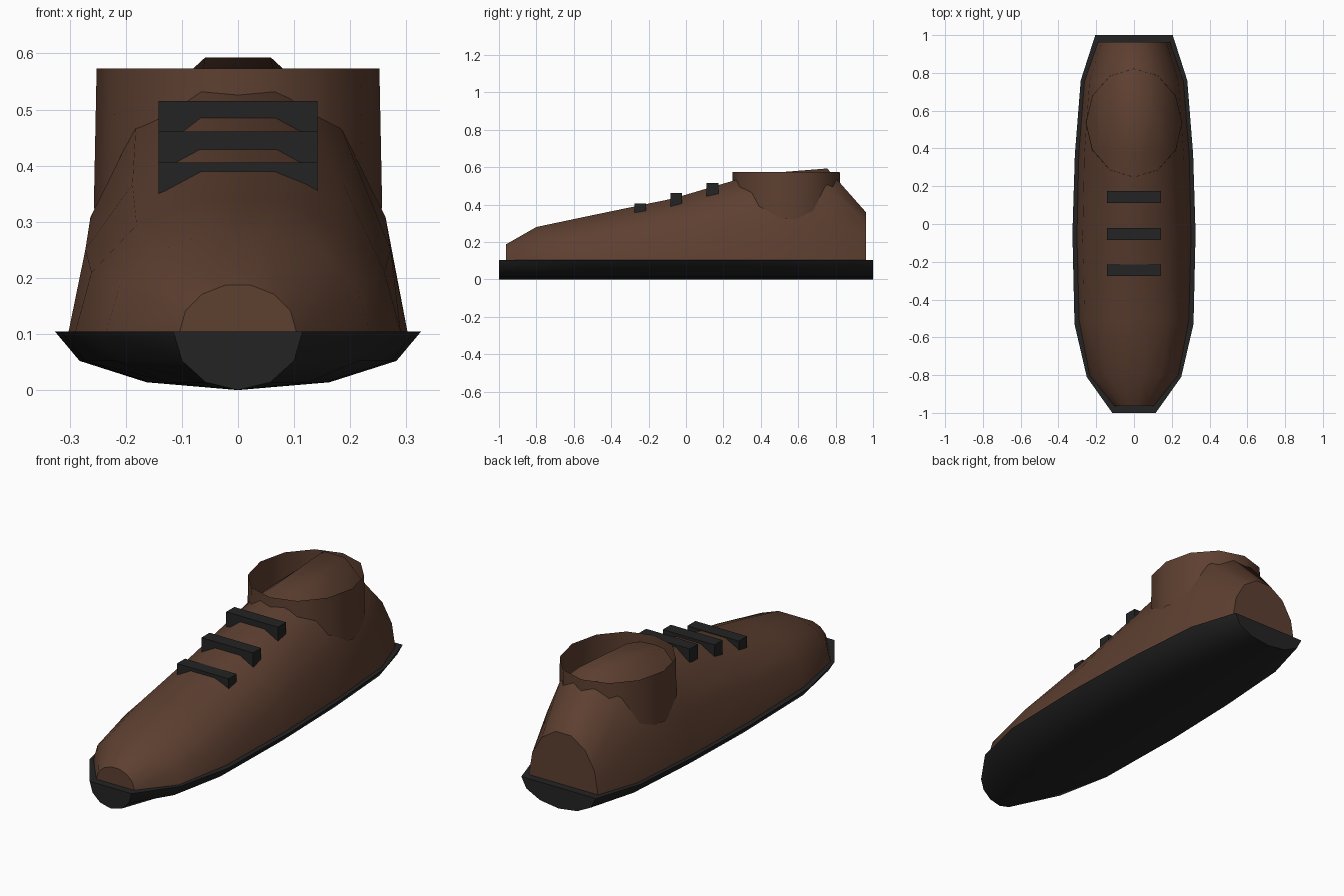
import bpy, bmesh
from math import sin, cos, pi

cube = bpy.data.objects.get("Cube")
if cube:
    bpy.data.objects.remove(cube, do_unlink=True)


def material(name, rgb):
    m = bpy.data.materials.new(name)
    m.use_nodes = True
    m.diffuse_color = (*rgb, 1)
    bsdf = next(n for n in m.node_tree.nodes if n.type == 'BSDF_PRINCIPLED')
    bsdf.inputs["Base Color"].default_value = (*rgb, 1)
    return m


brown = material("brown leather", (0.11, 0.05, 0.03))
black = material("black rubber", (0.017, 0.017, 0.017))


def finish(bm, name, mat):
    me = bpy.data.meshes.new(name)
    bm.to_mesh(me)
    bm.free()
    me.materials.append(mat)
    ob = bpy.data.objects.new(name, me)
    bpy.context.collection.objects.link(ob)
    return ob


def loft(name, mat, sections, segments):
    """Half-ellipse sections (y, half width, height) lofted along y, with flat ends."""
    bm = bmesh.new()
    rings = []
    for y, w, h in sections:
        angles = [pi * i / segments for i in range(segments + 1)]
        rings.append([bm.verts.new((w * cos(a), y, RIM + h * sin(a))) for a in angles])
    flat = [bm.faces.new(rings[0]), bm.faces.new(rings[-1])]
    for a, b in zip(rings, rings[1:]):
        for i in range(segments):
            bm.faces.new((a[i], a[i + 1], b[i + 1], b[i])).smooth = True
        flat.append(bm.faces.new((a[-1], a[0], b[0], b[-1])))
    # crisp borders where the rounded skin meets a flat face
    for f in flat:
        for e in f.edges:
            e.smooth = False
    bmesh.ops.recalc_face_normals(bm, faces=bm.faces)
    return finish(bm, name, mat)


RIM = 0.104   # height where sole meets upper

# Sole: rounded downward, constant depth
sole_plan = [(-1, 0.115), (-0.81, 0.25), (-0.53, 0.315), (-0.05, 0.326),
             (0.37, 0.313), (0.76, 0.282), (1, 0.205)]
loft("sole", black, [(y, w, -RIM) for y, w in sole_plan], 6)

# Upper: rises from toe to heel, given by its ridge height
upper_plan = [(-0.963, 0.104, 0.187), (-0.8, 0.235, 0.28), (-0.51, 0.29, 0.341),
              (-0.07, 0.302, 0.432), (0.37, 0.292, 0.562), (0.755, 0.262, 0.593),
              (0.963, 0.19, 0.358)]
ridge = sin(3 * pi / 7)
loft("upper", brown, [(y, w, (z - RIM) / ridge) for y, w, z in upper_plan], 7)

# Collar: open thin tube around the ankle
bm = bmesh.new()
sides = 12
rings = [[bm.verts.new((w * cos(2 * pi * i / sides), 0.535 + d * sin(2 * pi * i / sides), z))
          for i in range(sides)]
         for w, d, z in ((0.257, 0.29, 0.324), (0.252, 0.287, 0.573))]
for i in range(sides):
    j = (i + 1) % sides
    bm.faces.new((rings[0][i], rings[0][j], rings[1][j], rings[1][i])).smooth = True
finish(bm, "collar", brown)

# Laces: three bars across the instep
for name, y, top in (("lace_front", -0.245, 0.406), ("lace_middle", -0.052, 0.461),
                     ("lace_back", 0.142, 0.515)):
    bm = bmesh.new()
    bmesh.ops.create_cube(bm, size=1)
    bmesh.ops.scale(bm, vec=(0.284, 0.063, 0.072), verts=bm.verts)
    bmesh.ops.translate(bm, vec=(0, y, top - 0.036), verts=bm.verts)
    finish(bm, name, black)
